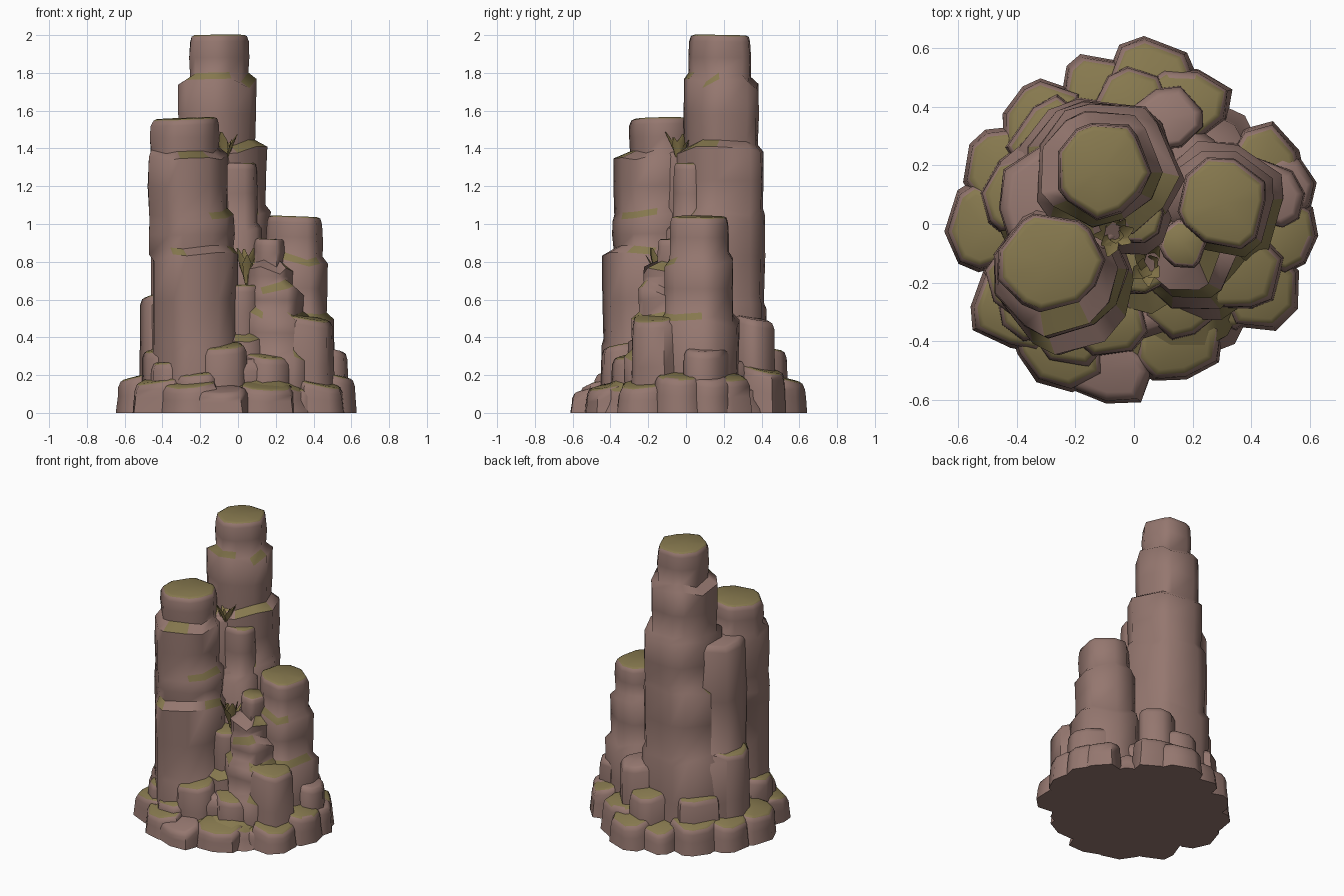
import bpy, bmesh, math, random
from mathutils import Vector

random.seed(8)
if "Cube" in bpy.data.objects:
    bpy.data.objects.remove(bpy.data.objects["Cube"], do_unlink=True)


def make_material(name, rgb):
    mat = bpy.data.materials.new(name)
    mat.use_nodes = True
    colour = (*rgb, 1.0)
    mat.diffuse_color = colour
    bsdf = mat.node_tree.nodes["Principled BSDF"]
    bsdf.inputs["Base Color"].default_value = colour
    bsdf.inputs["Roughness"].default_value = 0.9
    return mat


rock = make_material("brown_rock", (0.30, 0.185, 0.16))
moss = make_material("olive_moss", (0.24, 0.19, 0.077))
leaf_green = make_material("dry_leaf", (0.28, 0.215, 0.08))


def finish(name, bm, materials, angle):
    """Turn a bmesh into a softly shaded object."""
    bmesh.ops.recalc_face_normals(bm, faces=bm.faces)
    mesh = bpy.data.meshes.new(name)
    bm.to_mesh(mesh)
    bm.free()
    for mat in materials:
        mesh.materials.append(mat)
    obj = bpy.data.objects.new(name, mesh)
    bpy.context.collection.objects.link(obj)
    bpy.ops.object.select_all(action="DESELECT")
    obj.select_set(True)
    bpy.context.view_layer.objects.active = obj
    bpy.ops.object.shade_smooth_by_angle(angle=math.radians(angle))
    return obj


def make_rock(name, tiers, sides=10, rough=0.06, slope=0.04, mossy=1.0,
              flare=1.04, inset=0.82, turned=False):
    """Stack irregular rings tier by tier; each tier is (top z, x, y, rx, ry)."""
    bm = bmesh.new()
    angles = [math.tau * (i + random.uniform(-0.3, 0.3)) / sides for i in range(sides)]
    shape = [1.02 + random.uniform(-rough, rough) for _ in angles]
    level = [0.0] * sides
    rings = []

    def add_ring(tier, z, scale, wobble, tilt, lift):
        _, x, y, rx, ry = tier
        out = Vector((x, y)).normalized()
        axis = out if turned else Vector((1, 0))
        across = Vector((-axis.y, axis.x))
        ring = []
        for a, w, up in zip(angles, wobble, lift):
            k = scale * (w + random.uniform(-0.02, 0.02))
            off = axis * (rx * k * math.cos(a)) + across * (ry * k * math.sin(a))
            ring.append(bm.verts.new((x + off.x, y + off.y, z + up - tilt * off.dot(out))))
        rings.append(ring)

    low, lift = 0.0, level
    for tier in tiers:
        top = tier[0]
        wobble = [w + random.uniform(-rough, rough) * 0.5 for w in shape]
        if low:
            add_ring(tier, low + 0.015, 0.98, wobble, slope, lift)
        else:
            add_ring(tier, 0, flare, wobble, 0, level)
        add_ring(tier, (low + top) / 2, 1.0, wobble, slope / 2, level)
        if tier is not tiers[-1]:
            lift = [random.uniform(-0.03, 0.03) for _ in angles]
            add_ring(tier, top - 0.02, 1.0, wobble, slope, lift)
        low = top
    # Rounded rim and inner cap
    lip = min(0.035, low * 0.2)
    last = tiers[-1]
    add_ring(last, low - lip, 0.97, wobble, slope, level)
    add_ring(last, low - lip * 0.2, (inset + 1) / 2, wobble, slope, level)
    add_ring(last, low, inset, wobble, slope, level)
    for lower, upper in zip(rings, rings[1:]):
        for i in range(sides):
            j = (i + 1) % sides
            bm.faces.new((lower[i], lower[j], upper[j], upper[i]))
    cap = bm.faces.new(rings[-1])
    bm.faces.new(list(reversed(rings[0])))
    bmesh.ops.recalc_face_normals(bm, faces=bm.faces)
    # Moss grows on the cap and in patches on ledges turned to the front
    cap_mossy = random.random() < mossy
    for face in bm.faces:
        if face.calc_center_median().z > low - 0.06:
            face.material_index = int(face.normal.z > 0.8 and cap_mossy)
        else:
            ledge = face.normal.z > 0.5 and face.normal.y < 0
            face.material_index = int(ledge and random.random() < 0.6)
    bmesh.ops.poke(bm, faces=[cap])
    return finish(name, bm, (rock, moss), 55)


# Main pillars
make_rock("tall_pillar", [
    (0.60, -0.13, 0.155, 0.30, 0.28), (1.06, -0.115, 0.175, 0.28, 0.255),
    (1.40, -0.10, 0.185, 0.25, 0.24), (1.76, -0.12, 0.195, 0.215, 0.195),
    (2.0, -0.11, 0.19, 0.165, 0.165)], sides=11, slope=0.02)
make_rock("front_pillar", [
    (0.36, -0.21, -0.18, 0.24, 0.265), (0.85, -0.225, -0.19, 0.225, 0.25),
    (1.04, -0.25, -0.165, 0.22, 0.225), (1.36, -0.265, -0.16, 0.21, 0.22),
    (1.56, -0.285, -0.13, 0.185, 0.17)], sides=11)
make_rock("side_pillar", [
    (0.50, 0.30, 0.07, 0.21, 0.21), (0.82, 0.30, 0.07, 0.18, 0.18),
    (1.04, 0.305, 0.07, 0.15, 0.16)])
make_rock("stepped_pillar", [
    (0.32, 0.20, -0.15, 0.22, 0.20), (0.53, 0.21, -0.14, 0.19, 0.17),
    (0.67, 0.195, -0.13, 0.15, 0.14), (0.78, 0.17, -0.12, 0.12, 0.12),
    (0.92, 0.17, -0.07, 0.08, 0.09)])

# Rock joining the pillars
make_rock("rear_shoulder", [
    (0.60, -0.225, 0.09, 0.255, 0.28), (1.37, -0.225, 0.07, 0.23, 0.25)],
    slope=0.08, mossy=0)
make_rock("upper_ledge", [(1.0, -0.02, 0.01, 0.15, 0.12), (1.32, -0.02, 0.03, 0.13, 0.10)])
make_rock("lower_ledge", [(0.40, 0.02, -0.12, 0.16, 0.18), (0.68, 0.01, -0.11, 0.12, 0.13)])
make_rock("base_core", [(0.15, 0.01, 0.0, 0.47, 0.46), (0.28, -0.01, 0.01, 0.40, 0.38)],
          sides=16, mossy=0, flare=1.08)

# Buttresses leaning on the pillars: x, y, radius, height
buttresses = [
    (-0.40, 0.10, 0.125, 0.63), (-0.27, 0.29, 0.14, 0.36), (0.0, 0.41, 0.12, 0.35),
    (0.12, 0.36, 0.11, 0.50), (-0.22, -0.36, 0.12, 0.22), (-0.09, -0.34, 0.12, 0.36),
    (0.15, -0.27, 0.12, 0.31), (0.35, -0.17, 0.14, 0.51),
    (-0.40, -0.20, 0.11, 0.34), (0.47, 0.10, 0.11, 0.34), (-0.36, -0.28, 0.11, 0.28),
]
# Low boulders around the foot
boulders = [
    (0.05, 0.50, 0.12, 0.19), (-0.12, 0.46, 0.11, 0.16), (0.18, 0.42, 0.12, 0.23),
    (-0.32, 0.36, 0.12, 0.20), (-0.46, 0.20, 0.12, 0.19), (-0.51, -0.02, 0.12, 0.20),
    (-0.42, -0.30, 0.12, 0.18), (-0.26, -0.43, 0.13, 0.16), (-0.09, -0.49, 0.12, 0.13),
    (0.15, -0.40, 0.13, 0.15), (0.43, -0.23, 0.12, 0.16), (0.32, -0.25, 0.10, 0.14),
    (0.52, -0.04, 0.11, 0.20), (0.52, 0.12, 0.10, 0.19), (0.44, 0.20, 0.12, 0.20),
]
for label, group, tilt, width in (("buttress", buttresses, 0.2, 1.1),
                                  ("boulder", boulders, 0.25, 1.2)):
    for n, (x, y, r, h) in enumerate(group, 1):
        make_rock(f"{label}_{n}", [(h, x, y, r, r * width)], sides=8, rough=0.12,
                  slope=tilt, mossy=0.8, flare=1.06, inset=0.74, turned=True)


def make_plant(name, base, count, length):
    """Tuft of folded leaves arching out from one root."""
    bm = bmesh.new()
    root = Vector(base)
    up = Vector((0, 0, 1))
    for n in range(count):
        a = math.tau * n / count + random.uniform(-0.3, 0.3)
        out = Vector((math.cos(a), math.sin(a), 0))
        side = out.cross(up)
        size = length * random.uniform(0.7, 1.1)
        lean = random.uniform(0.15, 0.5)
        rows = []
        for t, width in ((0, 0.2), (0.35, 0.8), (0.7, 1.0), (1, 0.2)):
            centre = root + out * size * lean * t ** 1.5 + up * size * (t - 0.4 * lean * t * t)
            half = side * width * size * 0.12
            fold = out * width * size * 0.05
            rows.append([bm.verts.new(p) for p in (centre - half, centre + fold, centre + half)])
        for low, high in zip(rows, rows[1:]):
            for i in range(2):
                bm.faces.new((low[i], low[i + 1], high[i + 1], high[i]))
    return finish(name, bm, (leaf_green,), 60)


make_plant("upper_plant", (-0.065, -0.04, 1.31), 10, 0.21)
make_plant("lower_plant", (0.045, -0.14, 0.67), 10, 0.22)
